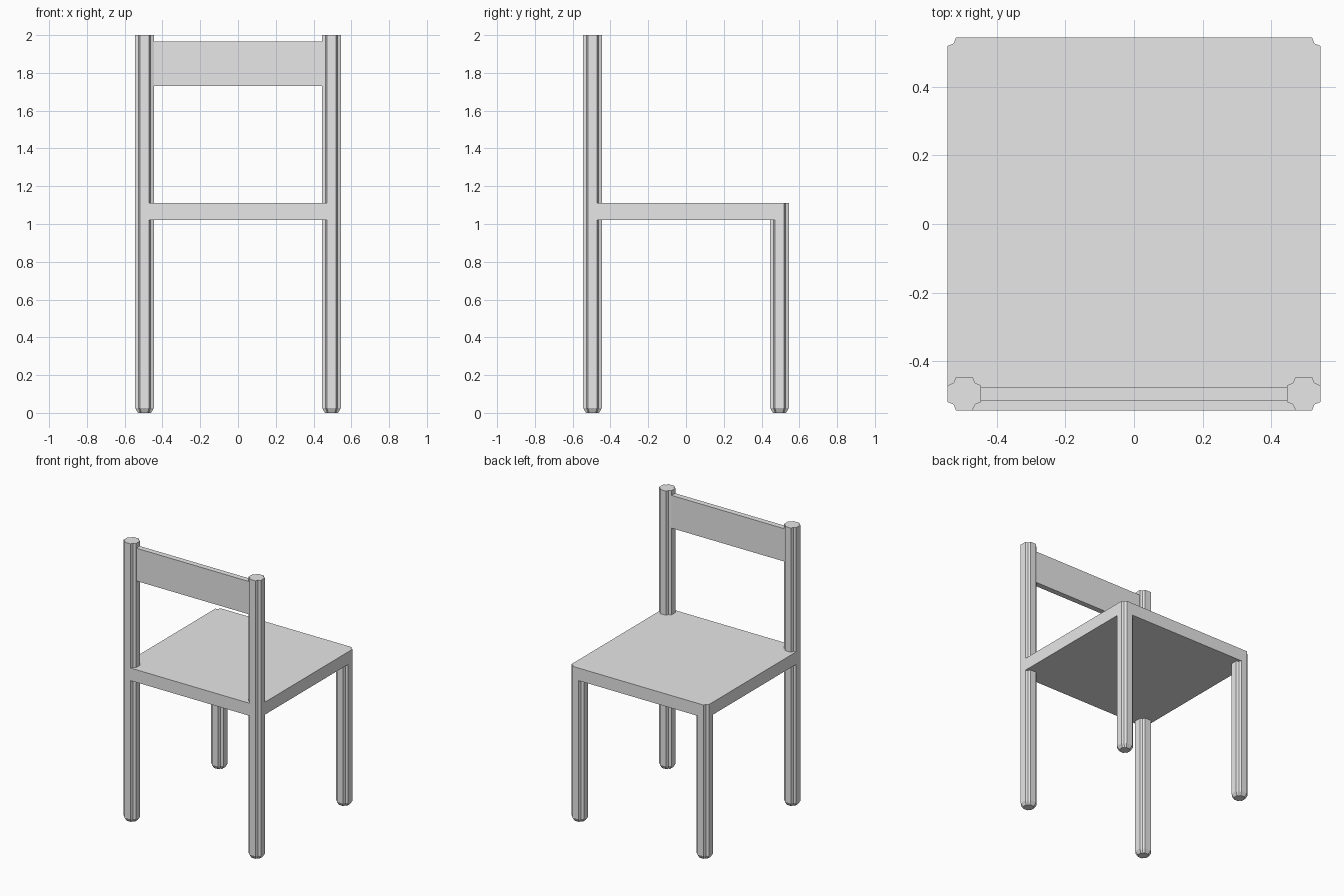
import bpy
import bmesh
from math import sin, cos, pi

if "Cube" in bpy.data.objects:
    bpy.data.objects.remove(bpy.data.objects["Cube"], do_unlink=True)

grey = bpy.data.materials.new("light_grey")
grey.use_nodes = True
colour = (0.8, 0.8, 0.8, 1.0)
grey.diffuse_color = colour
grey.node_tree.nodes["Principled BSDF"].inputs["Base Color"].default_value = colour

HALF = 0.544        # half width of the chair
LEG = 0.049         # half width of a leg
COVE = 0.025        # radius of the hollowed corners
SEAT_LOW, SEAT_TOP = 1.02, 1.11


def coved_square(half, cove, steps=2):
    """Square outline whose corners are scooped inwards."""
    points = []
    for sx, sy in ((1, 1), (-1, 1), (-1, -1), (1, -1)):
        arc = []
        for i in range(steps + 1):
            a = i * pi / 2 / steps
            arc.append((sx * (half - cove * sin(a)), sy * (half - cove * cos(a))))
        # keep the outline running counter-clockwise
        points += arc if sx * sy > 0 else arc[::-1]
    return points


def stack(name, rings, x=0, y=0):
    """Solid skinned over (outline, height) rings from bottom to top."""
    bm = bmesh.new()
    loops = [[bm.verts.new((px, py, z)) for px, py in outline] for outline, z in rings]
    n = len(loops[0])
    for low, high in zip(loops, loops[1:]):
        for i in range(n):
            j = (i + 1) % n
            bm.faces.new((low[i], low[j], high[j], high[i]))
    bm.faces.new(loops[0][::-1])
    bm.faces.new(loops[-1])
    bmesh.ops.recalc_face_normals(bm, faces=bm.faces)
    mesh = bpy.data.meshes.new(name)
    bm.to_mesh(mesh)
    bm.free()
    mesh.materials.append(grey)
    obj = bpy.data.objects.new(name, mesh)
    obj.location = (x, y, 0)
    bpy.context.collection.objects.link(obj)
    return obj


# Seat board with hollowed corners
seat_outline = coved_square(HALF, COVE)
stack("seat", [(seat_outline, SEAT_LOW), (seat_outline, SEAT_TOP)])

# Legs with tapered feet; the backrest pair carries on up as posts
leg_outline = coved_square(LEG, COVE)
foot_outline = coved_square(LEG - 0.014, COVE - 0.007)
offset = HALF - LEG
for side, sx in (("left", 1), ("right", -1)):
    for part, sy, top in (("post_leg", -1, 2.0), ("short_leg", 1, SEAT_LOW)):
        rings = [(foot_outline, 0), (leg_outline, 0.025), (leg_outline, top)]
        stack(f"{side}_{part}", rings, sx * offset, sy * offset)

# Backrest board between the posts
w, d = offset - LEG + 0.005, 0.02
board = [(-w, -d), (w, -d), (w, d), (-w, d)]
stack("backrest", [(board, 1.73), (board, 1.965)], 0, -offset)
